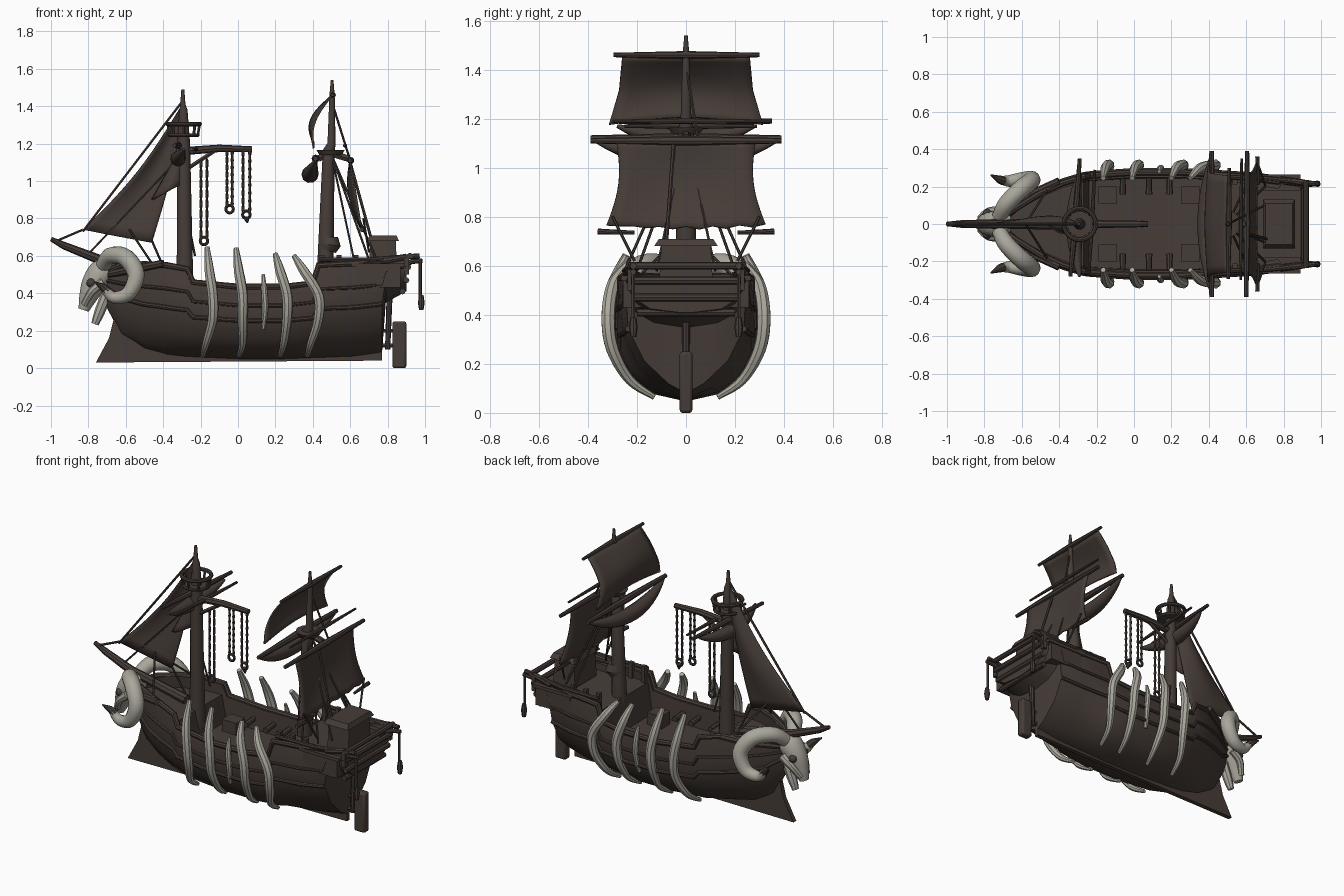
import bpy, bmesh, math
from mathutils import Vector

if "Cube" in bpy.data.objects:
    bpy.data.objects.remove(bpy.data.objects["Cube"])

def material(name, rgb):
    m = bpy.data.materials.new(name)
    m.diffuse_color = (*rgb, 1)
    m.use_nodes = True
    m.node_tree.nodes["Principled BSDF"].inputs["Base Color"].default_value = m.diffuse_color
    return m
WOOD = material("dark_wood", (0.062, 0.046, 0.039))
BONE = material("bone", (0.40, 0.385, 0.33))

def finish(ob, mat, smooth=True):
    ob.data.materials.clear()
    ob.data.materials.append(mat)
    bpy.ops.object.select_all(action='DESELECT')
    ob.select_set(True)
    bpy.context.view_layer.objects.active = ob
    if smooth:
        bpy.ops.object.shade_smooth_by_angle(angle=math.radians(40))
    return ob

def mesh(name, verts, faces, mat, thick=0):
    me = bpy.data.meshes.new(name)
    me.from_pydata(verts, [], faces)
    bm = bmesh.new(); bm.from_mesh(me)
    bmesh.ops.recalc_face_normals(bm, faces=bm.faces)
    bm.to_mesh(me); bm.free()
    ob = bpy.data.objects.new(name, me)
    bpy.context.collection.objects.link(ob)
    if thick:
        s = ob.modifiers.new("thickness", 'SOLIDIFY')
        s.thickness, s.offset = thick, 0
    return finish(ob, mat)

def smooth_path(pts, n=5):
    """Catmull-Rom resampling of points (any dimension)."""
    out = []
    for i in range(len(pts) - 1):
        a, b, c, d = (pts[max(0, min(len(pts) - 1, i + k))] for k in (-1, 0, 1, 2))
        for j in range(n):
            t = j / n
            out.append([0.5 * (2*q + (r-p)*t + (2*p-5*q+4*r-s)*t*t + (3*q-p-3*r+s)*t**3)
                        for p, q, r, s in zip(a, b, c, d)])
    return out + [list(pts[-1])]

def tube(name, pts, mat=WOOD, curved=False, sides=2):
    """Round bar through (x, y, z, radius) points."""
    if curved:
        pts = smooth_path(pts)
    cu = bpy.data.curves.new(name, 'CURVE')
    cu.dimensions, cu.bevel_depth, cu.bevel_resolution, cu.use_fill_caps = '3D', 1, sides, True
    sp = cu.splines.new('POLY')
    sp.points.add(len(pts) - 1)
    for p, (x, y, z, r) in zip(sp.points, pts):
        p.co, p.radius = (x, y, z, 1), r
    ob = bpy.data.objects.new(name, cu)
    bpy.context.collection.objects.link(ob)
    bpy.ops.object.select_all(action='DESELECT')
    ob.select_set(True)
    bpy.context.view_layer.objects.active = ob
    bpy.ops.object.convert(target='MESH')
    return finish(bpy.context.object, mat)

def rope(name, a, b, r=0.006):
    return tube(name, [(*a, r), (*b, r)], sides=1)

def box(name, x0, x1, y0, y1, z0, z1, mat=WOOD, flare=1.0):
    cx, cy = (x0 + x1) / 2, (y0 + y1) / 2
    v = []
    for z, k in ((z0, 1), (z1, flare)):
        v += [(cx + (x - cx) * k, cy + (y - cy) * k, z) for x, y in ((x0, y0), (x1, y0), (x1, y1), (x0, y1))]
    return mesh(name, v, [(0, 1, 2, 3), (4, 5, 6, 7)] + [(i, (i+1) % 4, (i+1) % 4 + 4, i+4) for i in range(4)], mat)

def ring(name, loc, R, r, rot=(0, 0, 0)):
    bpy.ops.mesh.primitive_torus_add(location=loc, rotation=rot, major_radius=R, minor_radius=r,
                                     major_segments=24, minor_segments=8)
    bpy.context.object.name = name
    return finish(bpy.context.object, WOOD)

def sail(name, fn, n=12, skip=()):
    v = [fn(i / n, j / n) for j in range(n + 1) for i in range(n + 1)]
    f = [(j*(n+1)+i, j*(n+1)+i+1, (j+1)*(n+1)+i+1, (j+1)*(n+1)+i)
         for j in range(n) for i in range(n) if (i, j) not in skip]
    return mesh(name, v, f, WOOD, 0.01)

# Hull: stations of x, half width, top z, keel z, deck z, taper of the lower hull
ST = [(-.70, .04, .52, .32, .47, 1.5), (-.62, .10, .55, .17, .48, 1.8), (-.50, .18, .555, .10, .48, 1.6),
      (-.38, .235, .55, .07, .48, 1.3), (-.27, .268, .53, .06, .47, 1.1), (-.24, .272, .46, .06, .31, 1.05),
      (0, .29, .435, .05, .30, 1), (.25, .29, .435, .05, .30, 1), (.40, .282, .455, .055, .31, 1.1),
      (.43, .28, .55, .055, .50, 1.15), (.62, .268, .56, .06, .51, 1.5), (.77, .25, .575, .08, .52, 1.9),
      (.79, .25, .575, .35, .52, 1), (.90, .23, .595, .41, .53, .7)]
PROF = [(.05, 0), (.52, .08), (.82, .27), (.97, .53), (1, .74), (.95, 1), (.86, 1)]
def hull_point(s, i):
    x, w, zt, zk, zd, p = s
    return x, w * PROF[i][0] ** p, zk + (zt - zk) * PROF[i][1]
verts, faces = [], []
for s in ST:
    half = [hull_point(s, i) for i in range(7)] + [(s[0], s[1] * .84, s[4])]
    verts += half + [(s[0], 0, s[4])] + [(x, -y, z) for x, y, z in reversed(half)]
N = 17
for k in range(len(ST) - 1):
    faces += [(k*N+i, k*N+(i+1) % N, (k+1)*N+(i+1) % N, (k+1)*N+i) for i in range(N)]
faces += [tuple(range(N)), tuple(range((len(ST)-1)*N, len(ST)*N))]
mesh("hull", verts, faces, WOOD)

# Keel with raking stem
outline = [(-.76, .03), (.77, .04), (.77, .34), (.70, .14), (-.3, .10), (-.5, .2), (-.62, .4), (-.69, .45), (-.66, .28), (-.69, .16)]
v = [(x, y, z) for y in (-.014, .014) for x, z in outline]
n = len(outline)
mesh("keel", v, [tuple(range(n)), tuple(range(n, 2*n))] + [(i, (i+1) % n, (i+1) % n+n, i+n) for i in range(n)], WOOD)

for s in (-1, 1):
    # Rails and wales along the hull
    for nm, i, r, lo, hi in (("top_rail", 5, .017, 0, 14), ("wale", 3, .012, 0, 12), ("upper_wale", 4, .010, 0, 14)):
        tube(nm, [(x, y * s, z, r) for x, y, z in (hull_point(q, i) for q in ST[lo:hi])])
    # Stern gallery, rail posts
    box("stern_gallery", .63, .87, s*.18, s*.258, .43, .54)
    box("gallery_roof", .61, .89, s*.18, s*.265, .54, .56)
    for x in (.45, .54, .63, .90):
        box("rail_post", x-.013, x+.013, s*.225-.013, s*.225+.013, .5, .605)
    tube("stern_rail", [(.44, s*.25, .58, .012), (.70, s*.245, .58, .012), (.97, s*.215, .60, .014)])
    # Deck crates and guns
    for x in (-.14, .30):
        box("deck_crate", x-.05, x+.05, s*.11, s*.20, .29, .38)
    for x in (-.06, .08, .19):
        tube("gun", [(x, s*.16, .36, .018), (x, s*.26, .37, .014)])
    # Lantern arm with hanging chain
    tube("lantern_arm", [(.86, s*.2, .54, .015), (.93, s*.21, .57, .014), (.985, s*.215, .575, .012)])
    rope("lantern_chain", (.975, s*.215, .57), (.975, s*.215, .36), .009)
    tube("lantern", [(.98, s*.215, .39, .012), (.98, s*.215, .35, .018), (.98, s*.215, .31, .012)])
    # Bone ribs hugging the hull: x bottom, x mid, x top, top z
    for a, b, c, h in ((-.19, -.135, -.165, .645), (.005, .025, -.01, .64), (.225, .262, .20, .61), (.37, .43, .30, .60)):
        tube("rib", [(a, s*.13, .065, .012), (a+.02, s*.23, .135, .02), (b, s*.30, .26, .026), (b, s*.317, .39, .028),
                     (b*.4+c*.6, s*.298, .52, .026), (c, s*.245, h, .014)], BONE, True)
    tube("broken_rib", [(.135, s*.27, .21, .012), (.145, s*.295, .32, .017), (.14, s*.298, .42, .017), (.135, s*.28, .50, .009)], BONE, True)
    # Ram horns with curled dark tips
    tube("horn", [(-.72, s*.04, .55, .04), (-.68, s*.11, .60, .046), (-.60, s*.19, .59, .048), (-.545, s*.235, .50, .046),
                  (-.585, s*.24, .40, .04), (-.665, s*.23, .378, .032), (-.71, s*.235, .42, .022)], BONE, True, 4)
    tube("horn_tip", [(-.70, s*.232, .41, .026), (-.725, s*.24, .435, .02), (-.765, s*.262, .46, .004)])
    bpy.ops.mesh.primitive_uv_sphere_add(segments=12, ring_count=8, radius=.025, location=(-.785, s*.055, .455))
    bpy.context.object.name = "eye_socket"
    finish(bpy.context.object, WOOD)
    tube("cheek_bone", [(-.72, s*.07, .46, .025), (-.78, s*.065, .41, .022), (-.82, s*.03, .34, .02)], BONE, True)
    # Bow braces and shrouds
    tube("bow_brace", [(-.70, s*.03, .50, .02), (-.55, s*.16, .53, .022), (-.40, s*.23, .56, .02)])
    rope("bow_shroud", (-.58, 0, .74), (-.46, s*.19, .56))
    for x, y in ((.70, .2), (.62, .25), (.74, .12)):
        rope("aft_shroud", (.5, 0, 1.14), (x, s*y, .58))
    rope("sheet", (.67, s*.3, .80), (.70, s*.21, .62))
    tube("broken_boom", [(.665, s*.21, .735, .008), (.66, s*.36, .74, .012)])

# Skull figurehead
tube("skull", [(-.66, 0, .53, .045), (-.72, 0, .52, .07), (-.77, 0, .45, .066), (-.805, 0, .37, .046), (-.825, 0, .31, .028)], BONE, True, 4)
tube("jaw", [(-.70, 0, .40, .03), (-.74, 0, .30, .028), (-.765, 0, .235, .02)], BONE, True)

# Stern transom bands, cabin and rudder
for x, z, w in ((.88, .41, .20), (.90, .47, .215), (.91, .54, .225), (.92, .60, .235)):
    tube("transom_band", [(x, -w, z, .016), (x, w, z, .016)])
box("cabin", .70, .85, -.11, .11, .52, .68, WOOD, .92)
box("cabin_roof", .69, .86, -.13, .13, .68, .71, WOOD, .85)
rud = box("rudder", .825, .90, -.026, .026, .0, .25)
bv = rud.modifiers.new("round", 'BEVEL'); bv.width, bv.segments = .012, 2
tube("rudder_post", [(.80, 0, .10, .014), (.81, 0, .38, .016)])
for z in (.12, .2):
    rope("rudder_hinge", (.76, 0, z), (.84, 0, z), .012)

# Masts
tube("fore_mast", [(-.285, 0, .35, .05), (-.285, 0, .62, .042), (-.29, 0, 1.2, .034), (-.292, 0, 1.38, .022), (-.295, 0, 1.41, .014), (-.295, 0, 1.49, .008)], sides=4)
tube("aft_mast", [(.46, 0, .35, .045), (.47, 0, .64, .042), (.485, 0, 1.16, .032), (.50, 0, 1.2, .022), (.503, 0, 1.46, .014), (.503, 0, 1.54, .007)], sides=4)
tube("aft_mast_collar", [(.48, 0, .63, .045), (.49, 0, .66, .06), (.49, 0, .70, .045)], sides=4)
tube("bowsprit", [(-.36, 0, .50, .03), (-.74, 0, .58, .026), (-.93, 0, .655, .02), (-1.0, 0, .69, .012)])

# Crow's nest and aft mast top
ring("nest_rim", (-.29, 0, 1.305), .085, .012)
ring("nest_base_rim", (-.29, 0, 1.245), .075, .01)
tube("nest_floor", [(-.29, 0, 1.235, .075), (-.29, 0, 1.25, .075)], sides=5)
for i in range(8):
    a = i * math.pi / 4
    c, d = math.cos(a), math.sin(a)
    rope("nest_post", (-.29+.075*c, .075*d, 1.245), (-.29+.085*c, .085*d, 1.305), .008)
tube("aft_top", [(.495, 0, 1.14, .06), (.495, 0, 1.165, .075)], sides=5)

# Yards: x and z, half lengths
for nm, x, x2, z, a, b, r in (("top_yard", .505, .51, 1.46, .295, .30, .014), ("front_yard", .415, .415, 1.12, .39, .39, .019),
                              ("lower_yard", .60, .605, 1.11, .39, .39, .017), ("rear_spar", .57, .575, 1.19, .30, .35, .01),
                              ("fore_yard", -.34, -.29, 1.19, .28, .35, .016), ("fore_spar", -.24, -.21, 1.17, .25, .29, .011)):
    tube(nm, [(x, -a, z, r*.65), ((x+x2)/2, 0, z, r*1.15), (x2, b, z, r*.65)])
for x in (.43, .59):
    rope("yard_brace", (.49, 0, 1.15), (x, 0, 1.12), .02)
tube("gaff", [(-.29, 0, 1.16, .022), (-.1, 0, 1.175, .02), (.075, 0, 1.17, .016)])
rope("gaff_strut", (-.28, 0, 1.06), (-.12, 0, 1.165), .012)

# Furled sails sagging under the yards
def furled(name, x, z, half, sag, r):
    return tube(name, [(x - .03*(1-t*t), half*t, z - sag*(1-t*t), .008 + r*(1-t*t)) for t in (k/8 for k in range(-8, 9))], sides=3)
furled("furled_sail", .415, 1.11, .37, .075, .038)
furled("furled_fore_sail", -.29, 1.17, .28, .05, .034)

# Set sails
def bulge(t): return math.sin(math.pi * t)
sail("top_sail", lambda u, v: (.50 - .08*v - .05*bulge(v*.9) - .02*bulge(u)*bulge(v), (u-.5)*(.49+.11*v+.03*abs(2*v-1)), 1.455-.28*v + .03*v*bulge(u)))
sail("lower_sail", lambda u, v: (.60 + .055*v - .035*bulge(v)*bulge(u), (u-.5)*(.57 + .08*v - .06*bulge(v)), 1.11-.345*v - .01*bulge(u)*v + .006*math.sin(u*40)*v))
def jib(u, v):
    # luff on the stay, leech cut in a hollow curve
    luff = Vector((-.31, 0, 1.39)).lerp(Vector((-.83, 0, .74)), v) + Vector((.03*bulge(v), 0, -.02*bulge(v)))
    leech = Vector((-.29, 0, 1.35)).lerp(Vector((-.46, 0, .67)), v) + Vector((.01*bulge(v), 0, 0))
    p = luff.lerp(leech, u)
    return p.x, .04*bulge(u)*bulge(v), p.z
sail("jib_sail", jib)
def staysail(u, v):
    p = Vector((-.29, 0, 1.2)).lerp(Vector((-.46, 0, .90)).lerp(Vector((-.29, 0, .99)), u), v)
    return p.x, -.05*bulge(u)*v, p.z
sail("torn_staysail", staysail, 6)

# Stays and rigging
rope("fore_stay", (-.295, 0, 1.43), (-.83, 0, .73), .007)
rope("fore_stay_end", (-.83, 0, .74), (-.97, 0, .68), .007)
rope("inner_stay", (-.29, 0, 1.15), (-.80, 0, .61))
rope("jib_sheet", (-.46, 0, .68), (-.39, .03, .52))
rope("mast_line", (-.30, .0, .95), (-.23, .05, .60))
rope("top_line", (.503, 0, 1.42), (.60, .05, 1.11))
rope("rear_line", (.60, -.05, 1.10), (.71, -.08, .70), .008)

# Chain loops hanging from the gaff: x, spacing, top, bottom
for x, d, z1, z0 in ((-.182, .016, 1.12, .69), (-.045, .014, 1.17, .86), (.045, .018, 1.17, .83)):
    for sx in (-1, 1):
        tube("hanging_chain", [(x+sx*d, 0, z1 - (z1-z0)*k/16, .009 if k % 2 else .006) for k in range(17)], sides=1)
    ring("chain_ring", (x, 0, z0-.01), .02, .008, (math.pi/2, 0, 0))
tube("chain_hook", [(.045, 0, .81, .02), (.05, 0, .775, .004)])
